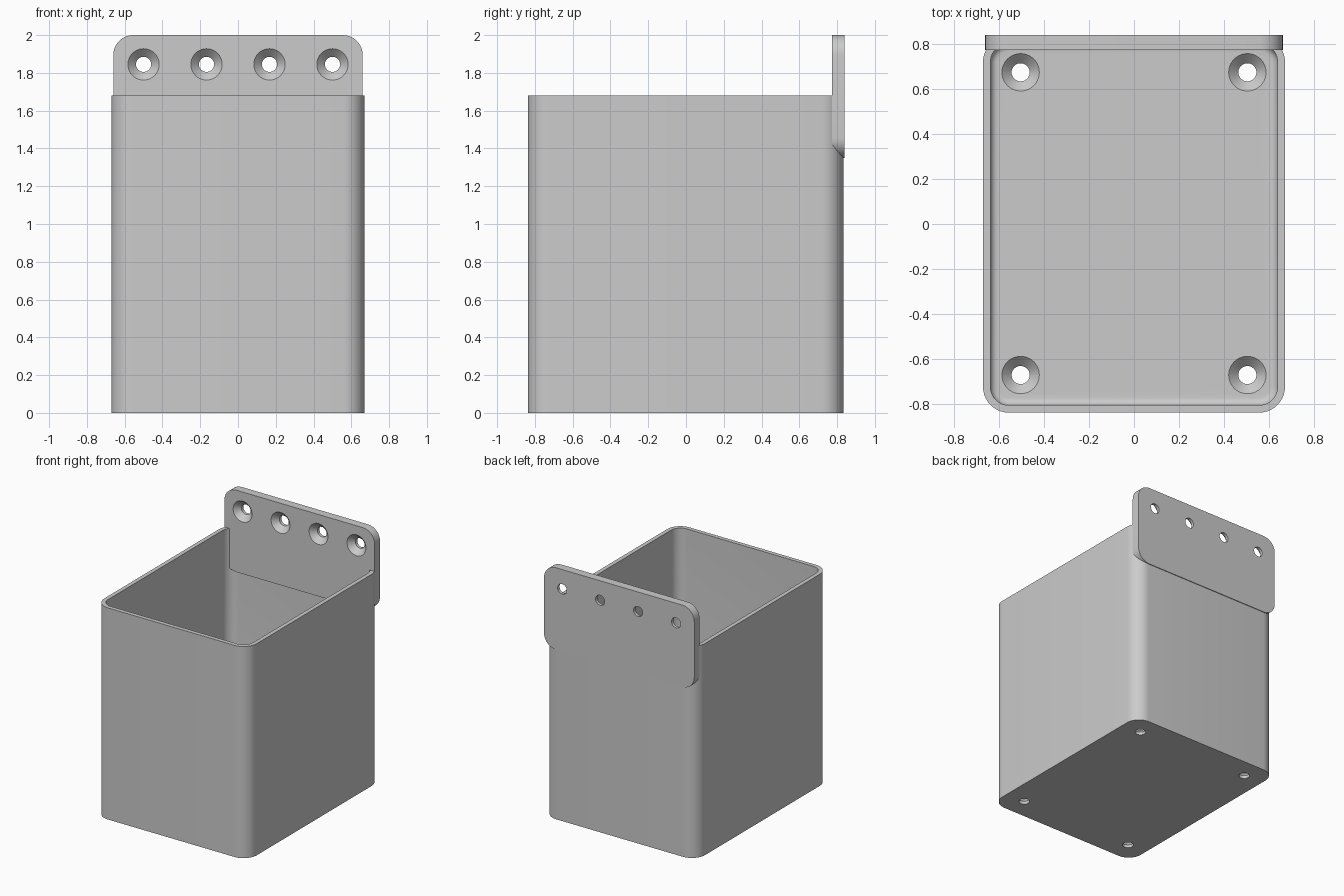
import bpy, bmesh, math
from mathutils import Matrix, Vector

cube = bpy.data.objects.get("Cube")
if cube:
    bpy.data.objects.remove(cube, do_unlink=True)

grey = bpy.data.materials.new("plain_grey")
grey.use_nodes = True
grey.diffuse_color = (0.6, 0.6, 0.6, 1)
grey.node_tree.nodes["Principled BSDF"].inputs["Base Color"].default_value = (0.6, 0.6, 0.6, 1)


def rounded_rect(half_w, half_h, radius, steps=10):
    """Outline points of a rounded rectangle, counter-clockwise."""
    points = []
    for corner, (sx, sy) in enumerate([(1, 1), (-1, 1), (-1, -1), (1, -1)]):
        for i in range(steps + 1):
            a = (corner + i / steps) * math.pi / 2
            points.append((sx * (half_w - radius) + radius * math.cos(a),
                           sy * (half_h - radius) + radius * math.sin(a)))
    return points


def loft(name, sections, matrix=Matrix()):
    """Closed solid through a list of (outline, height) sections."""
    bm = bmesh.new()
    rings = [[bm.verts.new((x, y, z)) for x, y in outline] for outline, z in sections]
    for low, high in zip(rings, rings[1:]):
        for i in range(len(low)):
            j = (i + 1) % len(low)
            bm.faces.new((low[i], low[j], high[j], high[i]))
    bm.faces.new(rings[0][::-1])
    bm.faces.new(rings[-1])
    bm.transform(matrix)
    bmesh.ops.recalc_face_normals(bm, faces=bm.faces)
    mesh = bpy.data.meshes.new(name)
    bm.to_mesh(mesh)
    bm.free()
    mesh.materials.append(grey)
    obj = bpy.data.objects.new(name, mesh)
    bpy.context.collection.objects.link(obj)
    return obj


def activate(obj):
    bpy.ops.object.select_all(action='DESELECT')
    obj.select_set(True)
    bpy.context.view_layer.objects.active = obj


HOLE, SINK, THICK = 0.04, 0.083, 0.067


def drill_countersunk(target, position, rotation=Matrix()):
    """Cut a screw hole; position is the centre of its wide mouth."""
    depth = SINK - HOLE
    profile = [(HOLE, -THICK - 0.05), (HOLE, -depth), (SINK, 0), (SINK, 0.02)]
    sections = [(rounded_rect(r, r, r - 0.0002), z) for r, z in profile]
    cutter = loft("hole_cutter", sections, Matrix.Translation(position) @ rotation)
    cutter.hide_render = True
    activate(target)
    mod = target.modifiers.new("hole", 'BOOLEAN')
    mod.operation = 'DIFFERENCE'
    mod.solver = 'EXACT'
    mod.object = cutter
    bpy.ops.object.modifier_apply(modifier=mod.name)
    bpy.data.objects.remove(cutter, do_unlink=True)


# Open box: outside, rim, inside and a rounded inner floor edge
HALF_W, HALF_D, HEIGHT, CORNER, WALL, FILLET = 0.67, 0.835, 1.68, 0.115, 0.033, 0.033


def inset(d):
    return rounded_rect(HALF_W - d, HALF_D - d, CORNER - d)


sections = [(inset(0), 0), (inset(0), HEIGHT), (inset(WALL), HEIGHT)]
for i in range(7):
    a = i / 6 * math.pi / 2
    sections.append((inset(WALL + FILLET * (1 - math.cos(a))),
                     THICK + FILLET * (1 - math.sin(a))))
box = loft("open_box", sections, Matrix.Translation((0, -0.002, 0)))
for x in (-0.503, 0.503):
    for y in (-0.67, 0.673):
        drill_countersunk(box, (x, y, THICK))

# Mounting plate on the back, countersunk from the front
BOTTOM, TOP, PLATE_FRONT = 1.35, 2.0, 0.772
to_front = Matrix.Rotation(math.pi / 2, 4, 'X')
outline = rounded_rect(0.66, (TOP - BOTTOM) / 2, 0.105)
plate = loft("mounting_plate", [(outline, -THICK), (outline, 0)],
             Matrix.Translation((0, PLATE_FRONT, (TOP + BOTTOM) / 2)) @ to_front)
for i in range(4):
    drill_countersunk(plate, Vector((-0.5 + i / 3, PLATE_FRONT, 1.845)), to_front)

for obj in (box, plate):
    activate(obj)
    bpy.ops.object.shade_smooth_by_angle(angle=math.radians(30))
